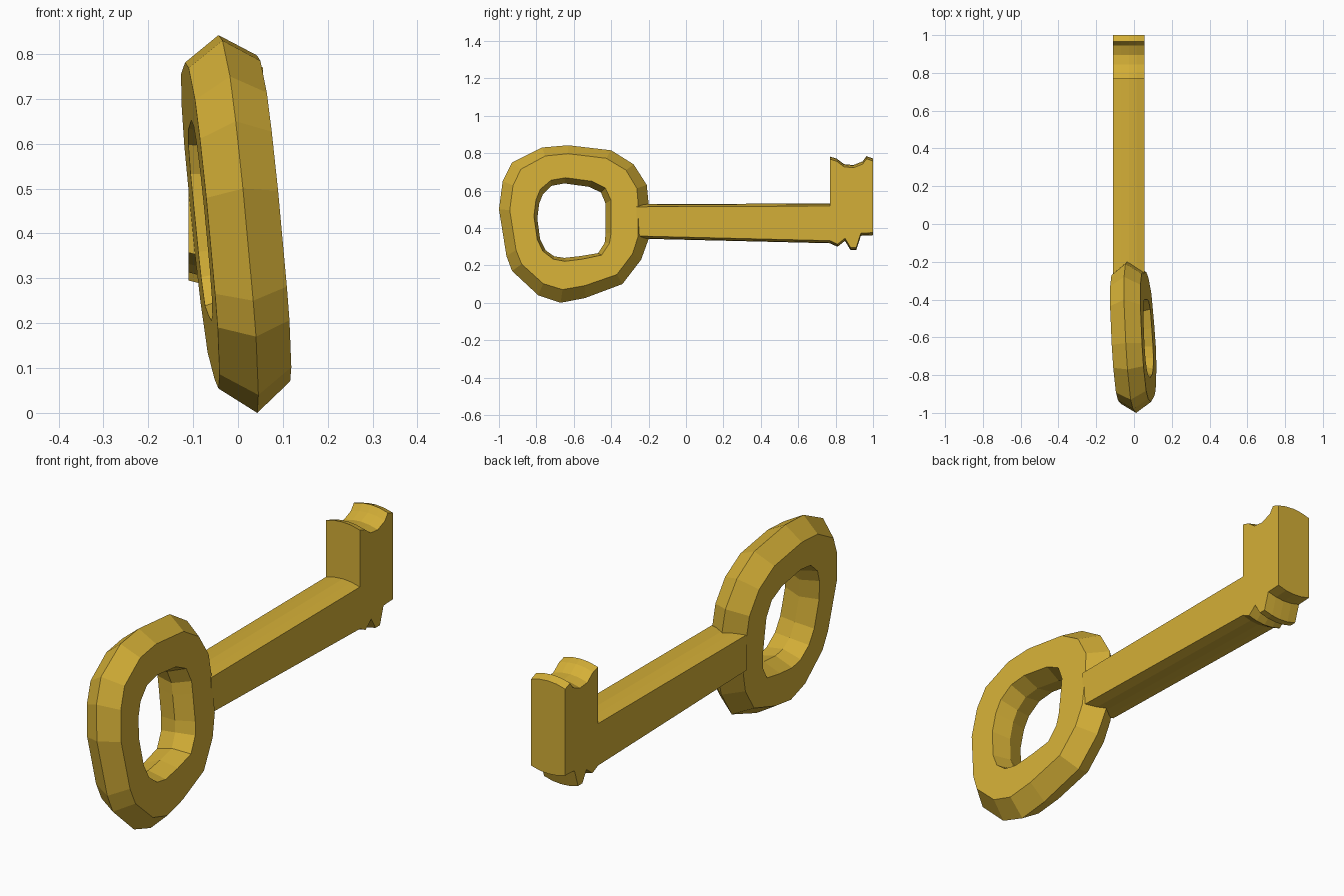
import bpy, bmesh
from mathutils import Vector

if "Cube" in bpy.data.objects:
    bpy.data.objects.remove(bpy.data.objects["Cube"])

gold = bpy.data.materials.new("gold")
gold.diffuse_color = (0.658, 0.429, 0.038, 1)
gold.use_nodes = True
gold.node_tree.nodes["Principled BSDF"].inputs["Base Color"].default_value = gold.diffuse_color


def make_object(name, bm):
    bmesh.ops.recalc_face_normals(bm, faces=bm.faces)
    mesh = bpy.data.meshes.new(name)
    bm.to_mesh(mesh)
    bm.free()
    mesh.materials.append(gold)
    obj = bpy.data.objects.new(name, mesh)
    bpy.context.collection.objects.link(obj)
    return obj


# Handle ring: outer and inner ridge outlines in (y, z), paired point by point
outer = [(-.20, .34), (-.20, .53), (-.21, .63), (-.28, .74), (-.40, .815),
         (-.63, .842), (-.77, .83), (-.93, .75), (-.98, .65), (-1, .50),
         (-.96, .25), (-.93, .17), (-.79, .04), (-.67, 0), (-.54, .025),
         (-.34, .10), (-.24, .23)]
inner = [(-.43, .37), (-.43, .48), (-.43, .53), (-.455, .59), (-.52, .62),
         (-.65, .638), (-.72, .625), (-.765, .58), (-.785, .53), (-.795, .45),
         (-.78, .34), (-.75, .28), (-.705, .248), (-.65, .24), (-.56, .25),
         (-.47, .265), (-.435, .32)]
# Section: (fraction from outer to inner ridge, side offset)
section = [(0, 0), (.26, 1), (.89, 1), (1, 0), (.89, -1), (.26, -1)]
half = .08
tilt = Vector((1, .055, .1))        # the ring leans slightly sideways

bm = bmesh.new()
rows = []
for (oy, oz), (iy, iz) in zip(outer, inner):
    row = []
    for t, side in section:
        y, z = oy + (iy - oy) * t, oz + (iz - oz) * t
        x = -.025 - .055 * (y + .2) - .1 * (z - .42)
        row.append(bm.verts.new(Vector((x, y, z)) + tilt * half * side))
    rows.append(row)
for i, a in enumerate(rows):
    b = rows[(i + 1) % len(rows)]
    for k in range(6):
        n = (k + 1) % 6
        bm.faces.new((a[k], a[n], b[n], b[k]))
make_object("handle_ring", bm)


# Shaft and toothed bit: side outline swept across x with a slight crown
def crowned_bar(name, top, bottom):
    bm = bmesh.new()
    columns = []
    for u in (-1, -.5, 0, .5, 1):
        crown = .014 * (1 - u * u)
        x = -.027 + .083 * u
        pts = [(y, z + crown) for y, z in top]
        pts += [(y, z - crown) for y, z in reversed(bottom)]
        columns.append([bm.verts.new((x, y, z)) for y, z in pts])
    for a, b in zip(columns, columns[1:]):
        for i in range(len(a)):
            j = (i + 1) % len(a)
            bm.faces.new((a[i], a[j], b[j], b[i]))
    bm.faces.new(columns[0])
    bm.faces.new(columns[-1])
    return make_object(name, bm)


crowned_bar("shaft_and_bit",
            [(-.265, .513), (.77, .517), (.771, .767), (.805, .757),
             (.845, .727), (.895, .722), (.945, .742), (.965, .77), (1, .757)],
            [(-.265, .357), (.77, .332), (.81, .313), (.85, .345),
             (.88, .295), (.91, .295), (.935, .372), (1, .375)])
